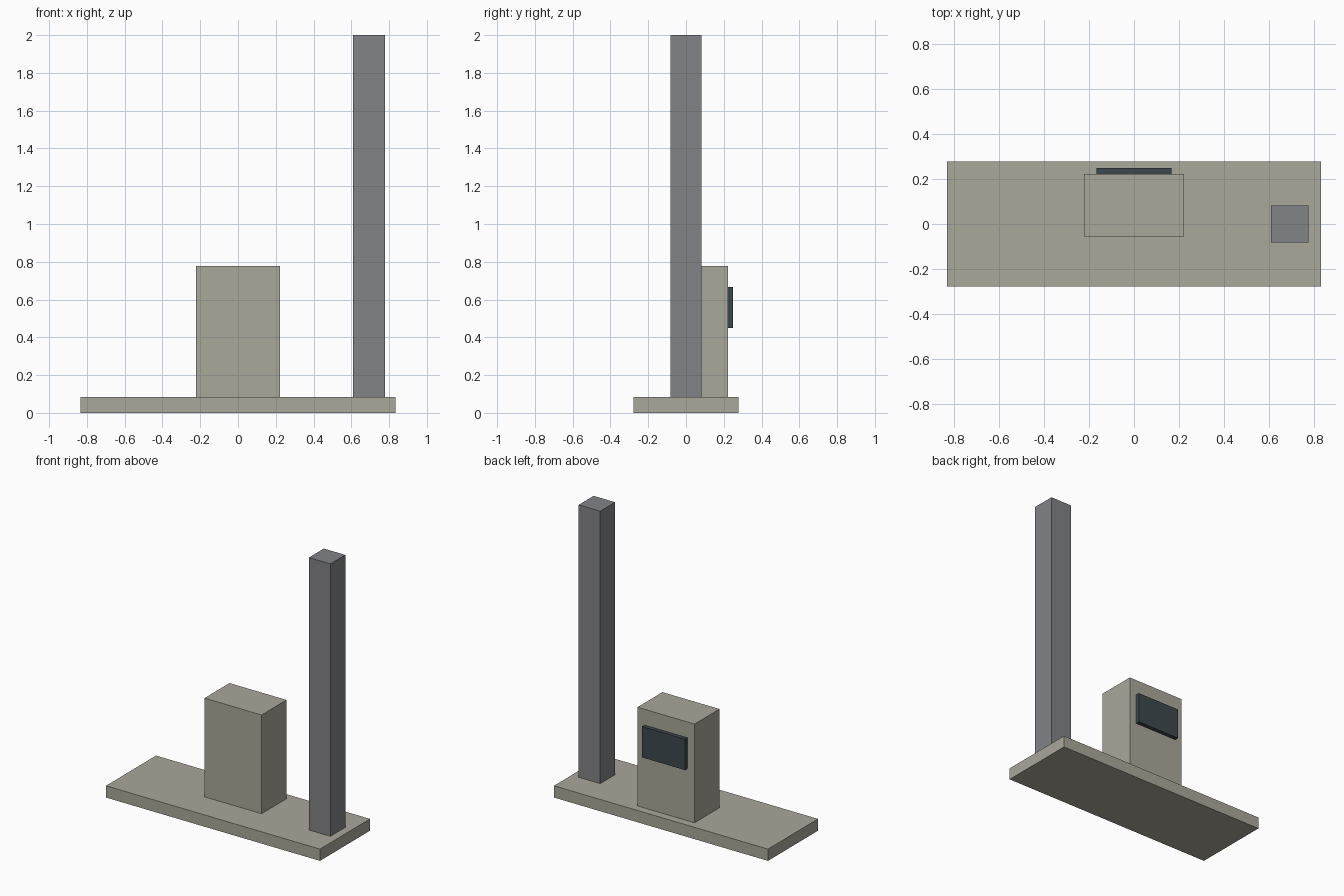
import bpy
import bmesh
from mathutils import Vector

if "Cube" in bpy.data.objects:
    bpy.data.objects.remove(bpy.data.objects["Cube"])


def material(name, rgb):
    m = bpy.data.materials.new(name)
    m.diffuse_color = (*rgb, 1.0)
    m.use_nodes = True
    m.node_tree.nodes["Principled BSDF"].inputs["Base Color"].default_value = m.diffuse_color
    return m


def box(name, lo, hi, mat):
    """Axis-aligned box between two corners."""
    lo, hi = Vector(lo), Vector(hi)
    bm = bmesh.new()
    bmesh.ops.create_cube(bm, size=1.0)
    bmesh.ops.scale(bm, vec=hi - lo, verts=bm.verts)
    bmesh.ops.translate(bm, vec=(lo + hi) / 2, verts=bm.verts)
    mesh = bpy.data.meshes.new(name)
    bm.to_mesh(mesh)
    bm.free()
    mesh.materials.append(mat)
    obj = bpy.data.objects.new(name, mesh)
    bpy.context.collection.objects.link(obj)
    return obj


concrete = material("warm_grey", (0.402, 0.392, 0.328))
steel = material("steel_grey", (0.223, 0.227, 0.242))
glass = material("dark_slate", (0.045, 0.065, 0.073))

# Ground slab
box("base_slab", (-0.833, -0.278, 0), (0.833, 0.278, 0.083), concrete)
# Cabinet standing on the slab
box("cabinet", (-0.222, -0.055, 0.083), (0.222, 0.222, 0.778), concrete)
# Screen on the back of the cabinet
box("screen", (-0.167, 0.222, 0.45), (0.167, 0.25, 0.667), glass)
# Tall square post
box("post", (0.61, -0.083, 0.083), (0.777, 0.083, 2.0), steel)
